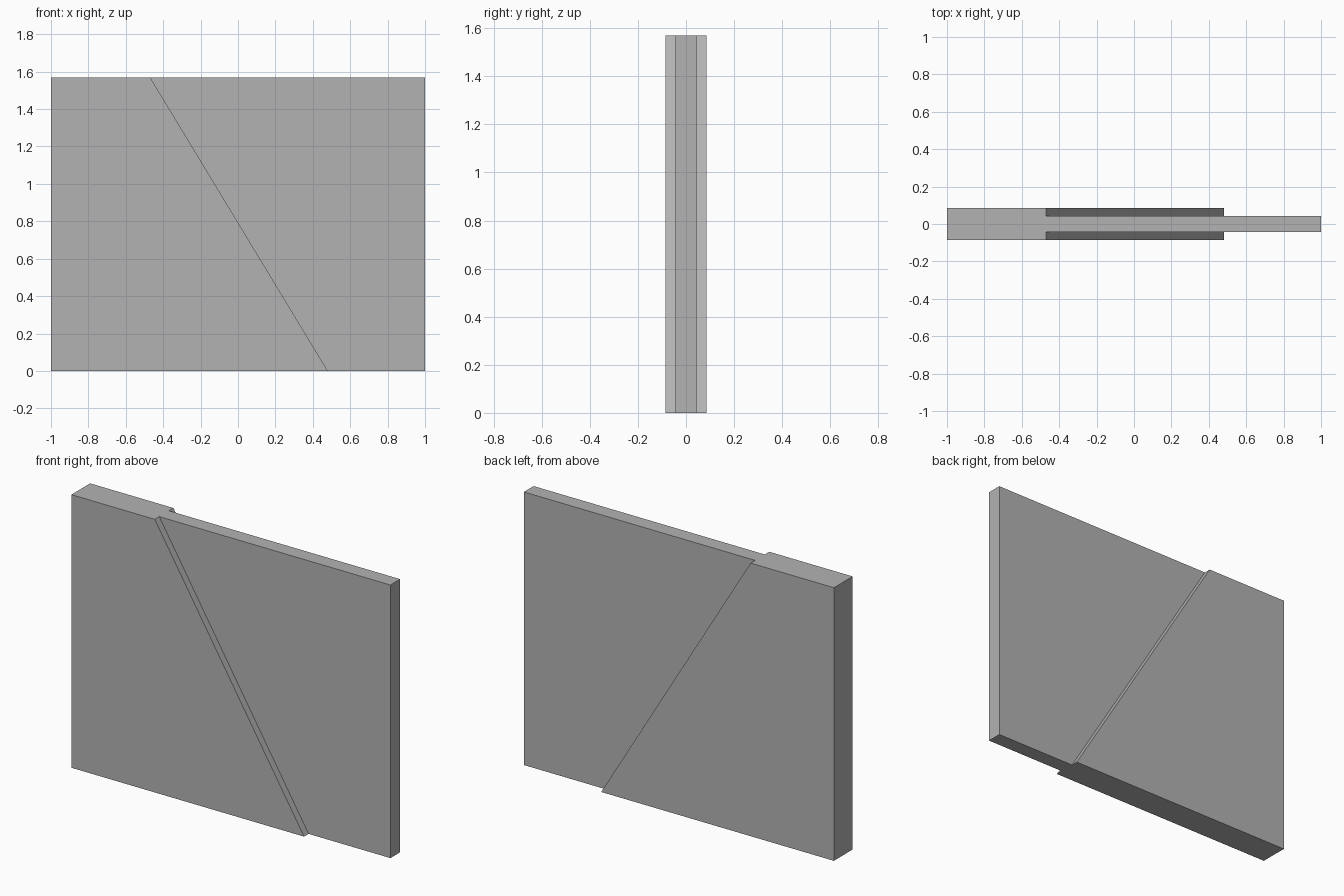
import bpy
import bmesh

cube = bpy.data.objects.get("Cube")
if cube:
    bpy.data.objects.remove(cube, do_unlink=True)

HEIGHT = 1.57
THICK, THIN = 0.085, 0.044      # half depths of the two halves
STEP_BOTTOM, STEP_TOP = 0.48, -0.47

# Single flat grey
grey = bpy.data.materials.new("plain grey")
grey.use_nodes = True
colour = (0.45, 0.45, 0.45, 1)
grey.diffuse_color = colour
grey.node_tree.nodes["Principled BSDF"].inputs["Base Color"].default_value = colour


def section(bm, z, step):
    """Plan outline of the panel: thick on the right half, thin on the left."""
    half = [(-1, THICK), (step, THICK), (step, THIN), (1, THIN)]
    outline = [(x, -y) for x, y in half] + half[::-1]
    return [bm.verts.new((x, y, z)) for x, y in outline]


# Stepped panel, with the step running diagonally from bottom to top
bm = bmesh.new()
bottom = section(bm, 0, STEP_BOTTOM)
top = section(bm, HEIGHT, STEP_TOP)
bm.faces.new(bottom[::-1])
bm.faces.new(top)
for i in range(len(top)):
    j = (i + 1) % len(top)
    bm.faces.new((bottom[i], bottom[j], top[j], top[i]))
bmesh.ops.recalc_face_normals(bm, faces=bm.faces)

mesh = bpy.data.meshes.new("stepped_panel")
bm.to_mesh(mesh)
bm.free()
mesh.materials.append(grey)
panel = bpy.data.objects.new("stepped_panel", mesh)
bpy.context.collection.objects.link(panel)
